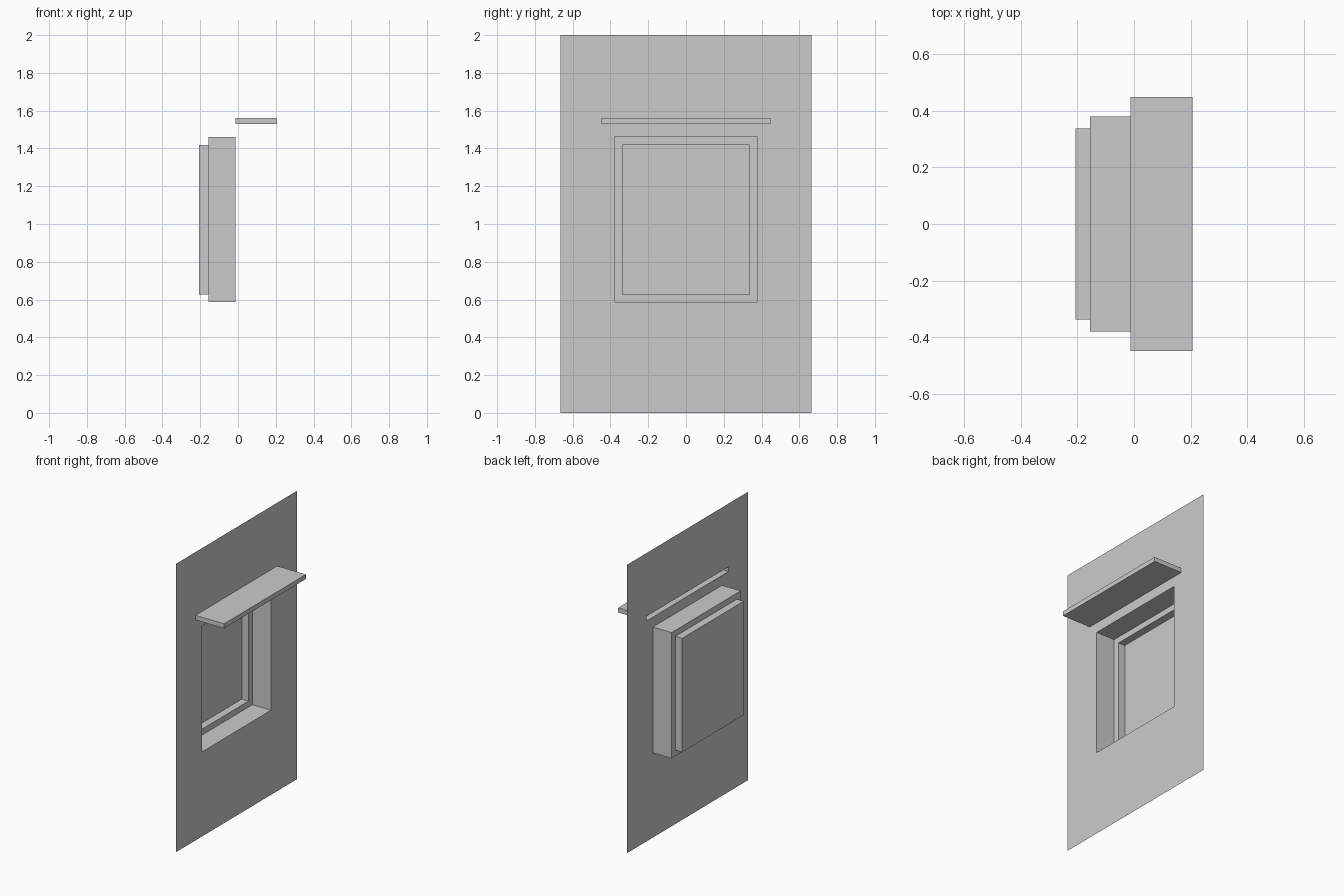
import bpy
import bmesh

cube = bpy.data.objects.get("Cube")
if cube:
    bpy.data.objects.remove(cube, do_unlink=True)

grey = bpy.data.materials.new("plain grey")
grey.use_nodes = True
colour = (0.6, 0.6, 0.6, 1)
grey.diffuse_color = colour
grey.node_tree.nodes["Principled BSDF"].inputs["Base Color"].default_value = colour

WALL_X = -0.012
WALL = (0.664, 0, 2)              # half width, bottom, top
WINDOW = (0.379, 0.587, 1.46)
PANE = (0.337, 0.628, 1.418)
CANOPY = (0.448, 1.529, 1.561)


def finish(name, bm):
    mesh = bpy.data.meshes.new(name)
    bm.to_mesh(mesh)
    bm.free()
    mesh.materials.append(grey)
    obj = bpy.data.objects.new(name, mesh)
    bpy.context.collection.objects.link(obj)


def stepped_shell(name, sections):
    """Bridge rectangular rings along x and cap the last; the start stays open."""
    bm = bmesh.new()
    rings = []
    for x, (half, low, high) in sections:
        corners = ((-half, low), (half, low), (half, high), (-half, high))
        rings.append([bm.verts.new((x, y, z)) for y, z in corners])
    for a, b in zip(rings, rings[1:]):
        for i in range(4):
            j = (i + 1) % 4
            bm.faces.new((a[i], a[j], b[j], b[i]))
    bm.faces.new(rings[-1])
    finish(name, bm)


# Thin wall: rows of panels, leaving the window and canopy openings clear
bm = bmesh.new()
levels = [WALL[1], *WINDOW[1:], *CANOPY[1:], WALL[2]]
openings = [None, WINDOW[0], None, CANOPY[0], None]
for low, high, gap in zip(levels, levels[1:], openings):
    spans = [(-WALL[0], -gap), (gap, WALL[0])] if gap else [(-WALL[0], WALL[0])]
    for left, right in spans:
        corners = ((left, low), (right, low), (right, high), (left, high))
        bm.faces.new([bm.verts.new((WALL_X, y, z)) for y, z in corners])
bmesh.ops.remove_doubles(bm, verts=bm.verts, dist=0.0001)
finish("wall", bm)

# Stepped window recess behind the wall
stepped_shell("window_recess", [(WALL_X, WINDOW), (-0.155, WINDOW), (-0.155, PANE), (-0.207, PANE)])

# Hollow canopy shelf in front of the wall
stepped_shell("canopy", [(WALL_X, CANOPY), (0.207, CANOPY)])
